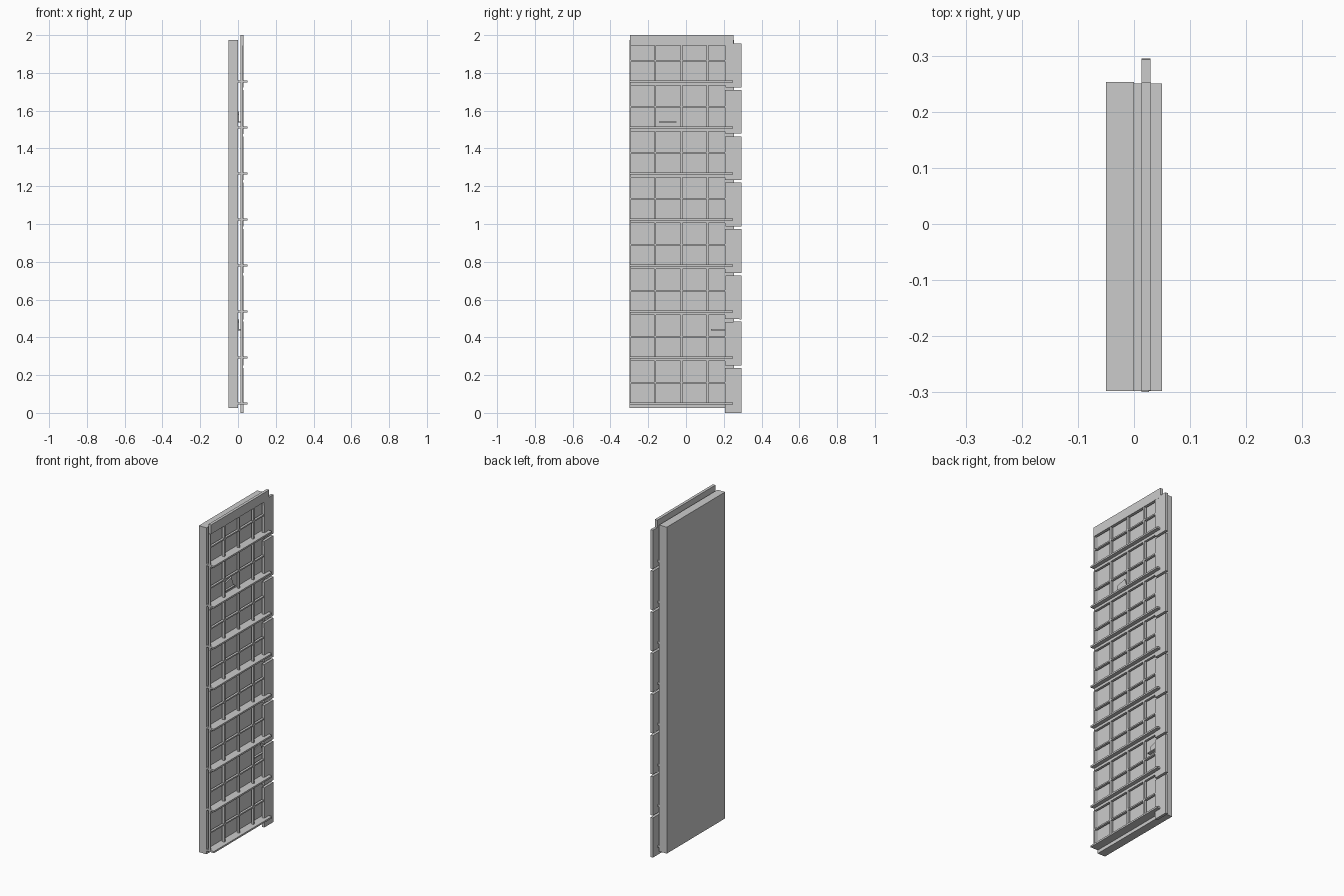
import bpy, bmesh, random
from mathutils import Matrix

if "Cube" in bpy.data.objects:
    bpy.data.objects.remove(bpy.data.objects["Cube"])

random.seed(4)


def box(name, x0, x1, y0, y1, z0, z1, tilt=0.0):
    bm = bmesh.new()
    bmesh.ops.create_cube(bm, size=1)
    bm.transform(Matrix.Rotation(tilt, 4, 'X') @ Matrix.Diagonal((x1 - x0, y1 - y0, z1 - z0, 1)))
    me = bpy.data.meshes.new(name)
    bm.to_mesh(me)
    bm.free()
    ob = bpy.data.objects.new(name, me)
    ob.location = ((x0 + x1) / 2, (y0 + y1) / 2, (z0 + z1) / 2)
    bpy.context.collection.objects.link(ob)
    return ob


def plate(name, x0, x1, outline):
    # flat polygon in the y-z plane, extruded along x
    bm = bmesh.new()
    f = bm.faces.new([bm.verts.new((x0, y, z)) for y, z in outline])
    r = bmesh.ops.extrude_face_region(bm, geom=[f])
    bmesh.ops.translate(bm, vec=(x1 - x0, 0, 0),
                        verts=[v for v in r['geom'] if isinstance(v, bmesh.types.BMVert)])
    bmesh.ops.recalc_face_normals(bm, faces=bm.faces)
    me = bpy.data.meshes.new(name)
    bm.to_mesh(me)
    bm.free()
    bpy.context.collection.objects.link(bpy.data.objects.new(name, me))


FX0, FX1 = 0.013, 0.027      # depth range of the front lattice
PITCH = 0.2435

# backing slab and top rail
box("back_slab", -0.05, 0.0, -0.298, 0.253, 0.025, 1.975)
box("top_rail", FX0, 0.03, -0.297, 0.252, 1.945, 2.0)

for i in range(8):
    z = 0.05 + i * PITCH
    top = 1.945 if i == 7 else z + PITCH - 0.02
    # protruding ledge, with a rail below it
    box("ledge", 0.0, 0.05, -0.298, 0.25, z - 0.005, z + 0.005)
    if i:
        box("under_rail", FX0, FX1, -0.297, 0.21, z - 0.02, z - 0.005)
    # upright bars of this bay
    for y in (-0.297, -0.163, -0.023, 0.113):
        box("upright_bar", FX0, FX1, y - 0.002 if y < -0.29 else y - 0.005, y + 0.005, z, top)
    # uneven cross bars, one per cell
    for y0, y1 in ((-0.297, -0.163), (-0.163, -0.023), (-0.023, 0.113), (0.113, 0.21)):
        box("cross_bar", FX0, FX1, y0, y1, z + 0.106, z + 0.114, random.uniform(-0.01, 0.01))
    # side column block
    zb = i * 0.2455
    box("column_block", FX0, 0.029, 0.207, 0.294, zb + (0.005 if i else 0), zb + 0.237,
        random.uniform(-0.01, 0.01) if i else 0)

# small loose pieces resting in two cells
for y, z in ((-0.095, 1.54), (0.18, 0.44)):
    box("loose_piece_base", 0.0, 0.018, y - 0.048, y + 0.045, z - 0.003, z + 0.003)
    plate("loose_piece", 0.0, 0.006,
          [(y - 0.035, z), (y + 0.045, z), (y + 0.025, z + 0.055), (y - 0.037, z + 0.04)])
